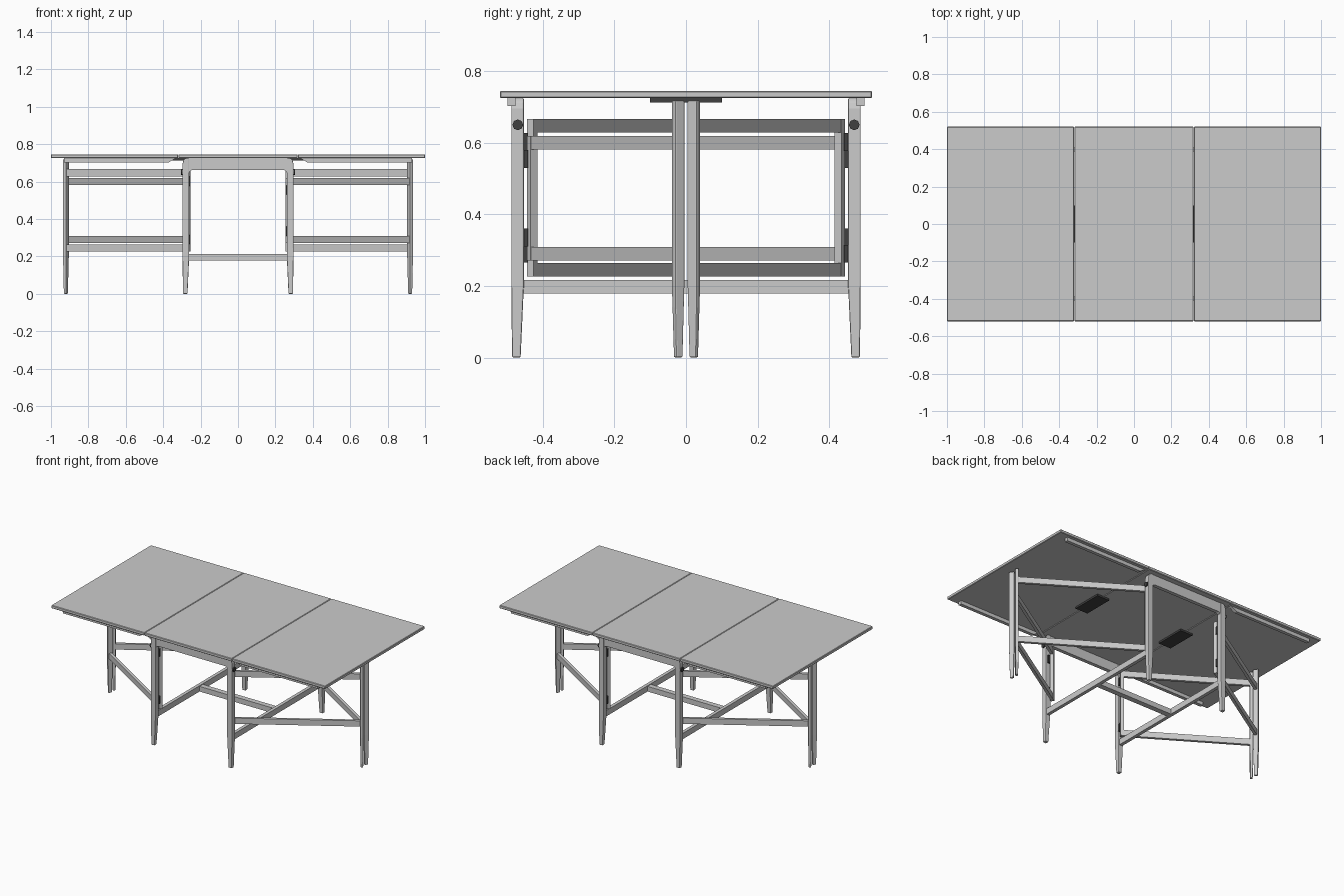
import bpy
import bmesh
import math
from mathutils import Matrix, Vector

if "Cube" in bpy.data.objects:
    bpy.data.objects.remove(bpy.data.objects["Cube"], do_unlink=True)


def make_material(name, value):
    mat = bpy.data.materials.new(name)
    mat.use_nodes = True
    colour = (value, value, value, 1)
    mat.diffuse_color = colour
    mat.node_tree.nodes["Principled BSDF"].inputs["Base Color"].default_value = colour
    return mat


GREY = make_material("light grey", 0.6)
DARK = make_material("dark metal", 0.05)


def add_object(name, bm, mat, bevel=0.0, segments=1):
    bmesh.ops.recalc_face_normals(bm, faces=bm.faces)
    mesh = bpy.data.meshes.new(name)
    bm.to_mesh(mesh)
    bm.free()
    mesh.materials.append(mat)
    obj = bpy.data.objects.new(name, mesh)
    bpy.context.collection.objects.link(obj)
    if bevel:
        mod = obj.modifiers.new("edge", "BEVEL")
        mod.width = bevel
        mod.segments = segments
        mod.limit_method = "ANGLE"
    return obj


def box(name, centre, size, mat=GREY, turn=0.0, bevel=0.0):
    bm = bmesh.new()
    bmesh.ops.create_cube(bm, size=1, matrix=Matrix.Translation(centre)
                          @ Matrix.Rotation(turn, 4, "Z") @ Matrix.Diagonal((*size, 1)))
    return add_object(name, bm, mat, bevel)


def lofted_leg(name, sections, place, bevel):
    """Skin rectangles (z, x0, x1, y0, y1) from the foot to the top."""
    bm = bmesh.new()
    rings = [[bm.verts.new(place @ Vector((x, y, z)))
              for x, y in ((a, c), (b, c), (b, d), (a, d))] for z, a, b, c, d in sections]
    for low, high in zip(rings, rings[1:]):
        for i in range(4):
            j = (i + 1) % 4
            bm.faces.new((low[i], low[j], high[j], high[i]))
    bm.faces.new(rings[0])
    bm.faces.new(rings[-1])
    return add_object(name, bm, GREY, bevel, 2)


def extruded_profile(name, points, y, depth):
    """Extrude an x-z outline along y."""
    bm = bmesh.new()
    face = bm.faces.new([bm.verts.new((x, y - depth / 2, z)) for x, z in points])
    out = bmesh.ops.extrude_face_region(bm, geom=[face])
    moved = [v for v in out["geom"] if isinstance(v, bmesh.types.BMVert)]
    bmesh.ops.translate(bm, vec=(0, depth, 0), verts=moved)
    return add_object(name, bm, GREY)


# Table top: fixed centre and two leaves
box("centre_top", (0, 0, 0.735), (0.637, 1.04, 0.02), bevel=0.003)
for s, side in ((1, "left"), (-1, "right")):
    box(side + "_leaf", (s * 0.66, 0, 0.735), (0.68, 1.04, 0.02), bevel=0.003)
    box(side + "_leaf_hinge", (s * 0.32, 0, 0.719), (0.09, 0.2, 0.012), DARK)

# Fixed frame legs, tapered on the inner faces
LEG = [(0, 0.27, 0.294, 0.462, 0.486), (0.2, 0.261, 0.297, 0.453, 0.488),
       (0.695, 0.261, 0.297, 0.453, 0.488), (0.715, 0.261, 0.291, 0.453, 0.488),
       (0.725, 0.261, 0.28, 0.453, 0.488)]
# Swinging post, in the frame of its gate
POST = [(0, -0.007, 0.008, -0.011, 0.011), (0.2, -0.01, 0.01, -0.016, 0.016),
        (0.718, -0.01, 0.01, -0.016, 0.016)]

for sy, end in ((-1, "front"), (1, "back")):
    # Apron with small corner brackets
    half = [(0.265, 0.725), (0.265, 0.64), (0.258, 0.655), (0.245, 0.662)]
    outline = half + [(-x, z) for x, z in reversed(half)]
    extruded_profile(end + "_apron", outline, sy * 0.471, 0.024)

    for sx, side in ((1, "left"), (-1, "right")):
        label = end + "_" + side
        lofted_leg(label + "_leg", LEG, Matrix.Diagonal((sx, sy, 1, 1)), 0.004)

        # Leaf batten with a sloping inner end
        batten = [(0.33, 0.725), (0.93, 0.725), (0.93, 0.702), (0.37, 0.702), (0.345, 0.718)]
        extruded_profile(label + "_batten", [(sx * x, z) for x, z in batten],
                         sy * 0.487, 0.022)

        # Bolt head
        bm = bmesh.new()
        bmesh.ops.create_cone(bm, cap_ends=True, segments=8, radius1=0.015, radius2=0.015,
                              depth=0.012, matrix=Matrix.Translation((sx * 0.3, sy * 0.47, 0.65))
                              @ Matrix.Rotation(math.pi / 2, 4, "Y"))
        add_object(label + "_bolt", bm, DARK)

        # Gate: stile, rails and post; opposite corners share the same rail heights
        low, high = (0.29, 0.6) if sx * sy < 0 else (0.245, 0.647)
        start = Vector((sx * 0.268, sy * 0.43, 0))
        stop = Vector((sx * 0.92, sy * 0.022, 0))
        run = stop - start
        turn = math.atan2(run.y, run.x)
        middle = (start + stop) / 2
        for z, level in ((low, "lower"), (high, "upper")):
            box(label + "_" + level + "_gate_rail", (middle.x, middle.y, z),
                (run.length, 0.018, 0.038), turn=turn)
            inward = 0.045 if level == "lower" else -0.045
            box(label + "_" + level + "_gate_hinge", (sx * 0.272, sy * 0.447, z + inward),
                (0.03, 0.012, 0.05), DARK)
        box(label + "_gate_stile", (start.x, start.y, (low + high) / 2),
            (0.02, 0.022, high - low + 0.038), turn=turn)
        place = Matrix.Translation(stop) @ Matrix.Rotation(turn, 4, "Z")
        lofted_leg(label + "_gate_post", POST, place, 0.004)

# Low side rails and the long stretcher
for sx, side in ((1, "left"), (-1, "right")):
    box(side + "_side_rail", (sx * 0.28, 0, 0.198), (0.022, 0.92, 0.038))
box("stretcher", (0, 0, 0.196), (0.55, 0.035, 0.034))
